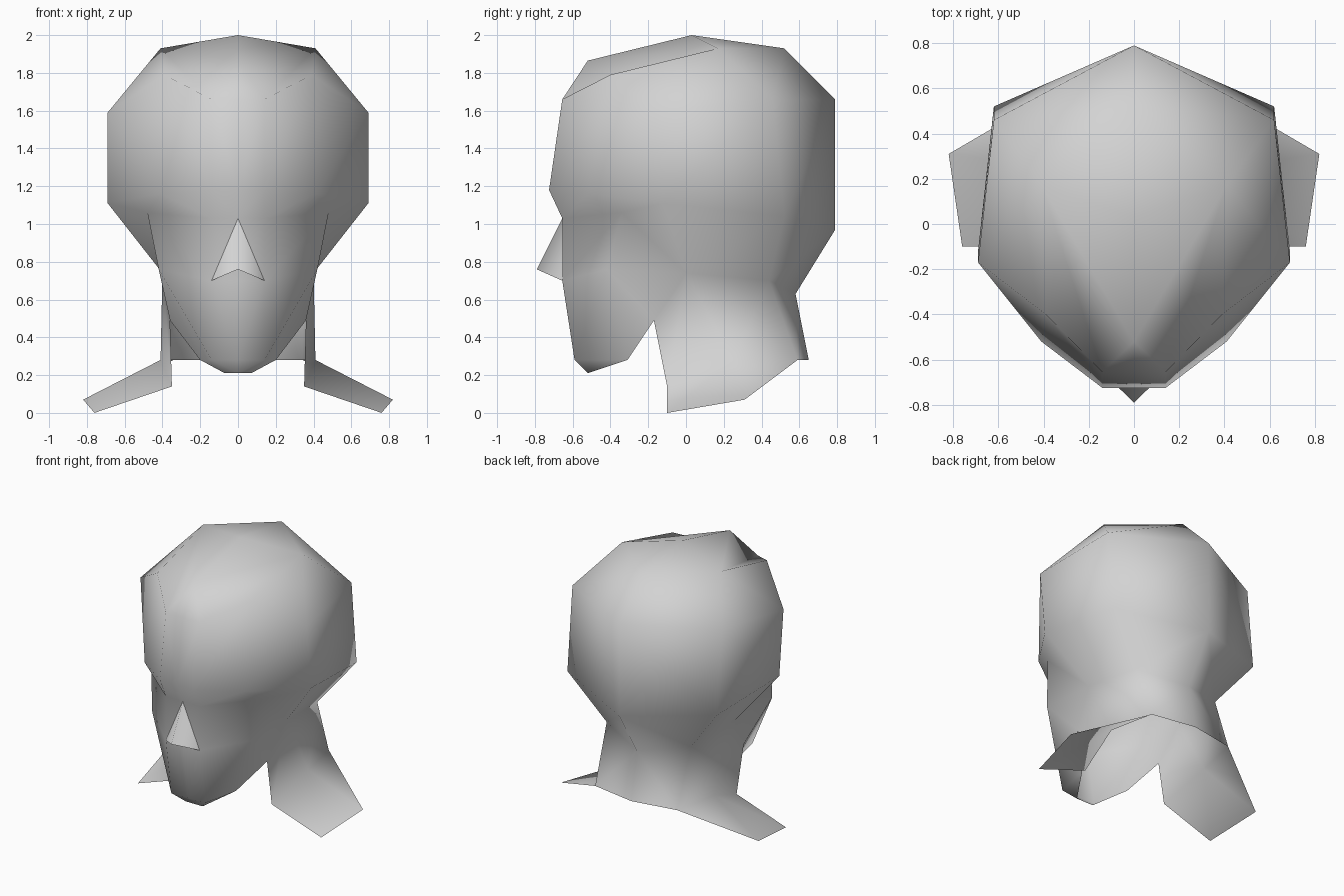
import bpy, bmesh

cube = bpy.data.objects.get("Cube")
if cube:
    bpy.data.objects.remove(cube)

# One plain grey for the whole bust
grey = bpy.data.materials.new("plain_grey")
grey.use_nodes = True
colour = (.65, .65, .65, 1)
grey.diffuse_color = colour
grey.node_tree.nodes["Principled BSDF"].inputs["Base Color"].default_value = colour


def build(name, *patches):
    """Skin each patch between its rows of points, then mirror the half.

    Equal points are welded; repeated points collapse quads to triangles.
    Rows run from back to front and follow each other downwards.
    """
    bm = bmesh.new()
    made = {}
    for rows in patches:
        for upper, lower in zip(rows, rows[1:]):
            for i in range(len(upper) - 1):
                loop = (upper[i], upper[i + 1], lower[i + 1], lower[i])
                loop = list(dict.fromkeys(loop))
                if len(loop) > 2:
                    for p in loop:
                        if p not in made:
                            made[p] = bm.verts.new(p)
                    bm.faces.new([made[p] for p in loop])
    mesh = bpy.data.meshes.new(name)
    bm.to_mesh(mesh)
    bm.free()
    mesh.materials.append(grey)
    mesh.shade_smooth()
    part = bpy.data.objects.new(name, mesh)
    bpy.context.collection.objects.link(part)
    part.modifiers.new("mirror", 'MIRROR').use_clip = True


# Skull: back centre, around the side, to the front centre
pole, crown_back = (0, .03, 2), (0, .52, 1.93)
crown_side, hairline = (.41, .17, 1.93), (0, -.52, 1.865)
crown = [crown_back, crown_side, crown_side, crown_side, hairline, hairline]
temple = [(0, .79, 1.66), (.62, .46, 1.66), (.69, -.17, 1.59),
          (.39, -.4, 1.79), (.14, -.655, 1.66), (0, -.655, 1.66)]
brow = [(0, .79, .97), (.62, .52, 1.04), (.69, -.12, 1.11),
        (.41, -.52, 1.16), (.14, -.725, 1.18), (0, -.725, 1.18)]

# Underside of the skull and the eye line
nape, neck_back, neck_side = (0, .58, .63), (.35, .44, .7), (.4, 0, .74)
eye, inner_eye, bridge = (.48, -.34, 1.06), (.14, -.655, 1.03), (0, -.655, 1.03)
skull = [[pole] * len(crown), crown, temple, brow,
         [nape, neck_back, neck_side, eye, inner_eye, bridge]]

# Cheek, jaw and chin, open underneath
cheek, mouth, lip = (.42, -.42, .76), (.14, -.655, .7), (0, -.655, .7)
jaw_corner, jaw = (.36, -.17, .49), (.2, -.31, .28)
face = [[neck_side, eye, inner_eye, bridge],
        [neck_side, cheek, mouth, lip],
        [jaw_corner, jaw, (.14, -.59, .28), (0, -.59, .28)],
        [jaw_corner, jaw, (.07, -.52, .21), (0, -.52, .21)]]

# Neck, and the shoulder flap flaring from its lower edge
collar_back, collar_side = (.34, .59, .28), (.41, .25, .28)
collar_front = (.35, -.1, .14)
flap_tip, flap_front = (.82, .31, .07), (.76, -.1, 0)
neck = [[nape, neck_back, neck_side, jaw_corner],
        [(0, .65, .28), collar_back, collar_side, collar_front]]
flap = [[collar_back, collar_side, collar_front],
        [flap_tip, flap_tip, flap_front]]

build("head_and_neck", skull, face, neck, flap)

# Nose ridge standing off the face
build("nose", [[bridge, bridge], [mouth, (0, -.79, .76)]])
